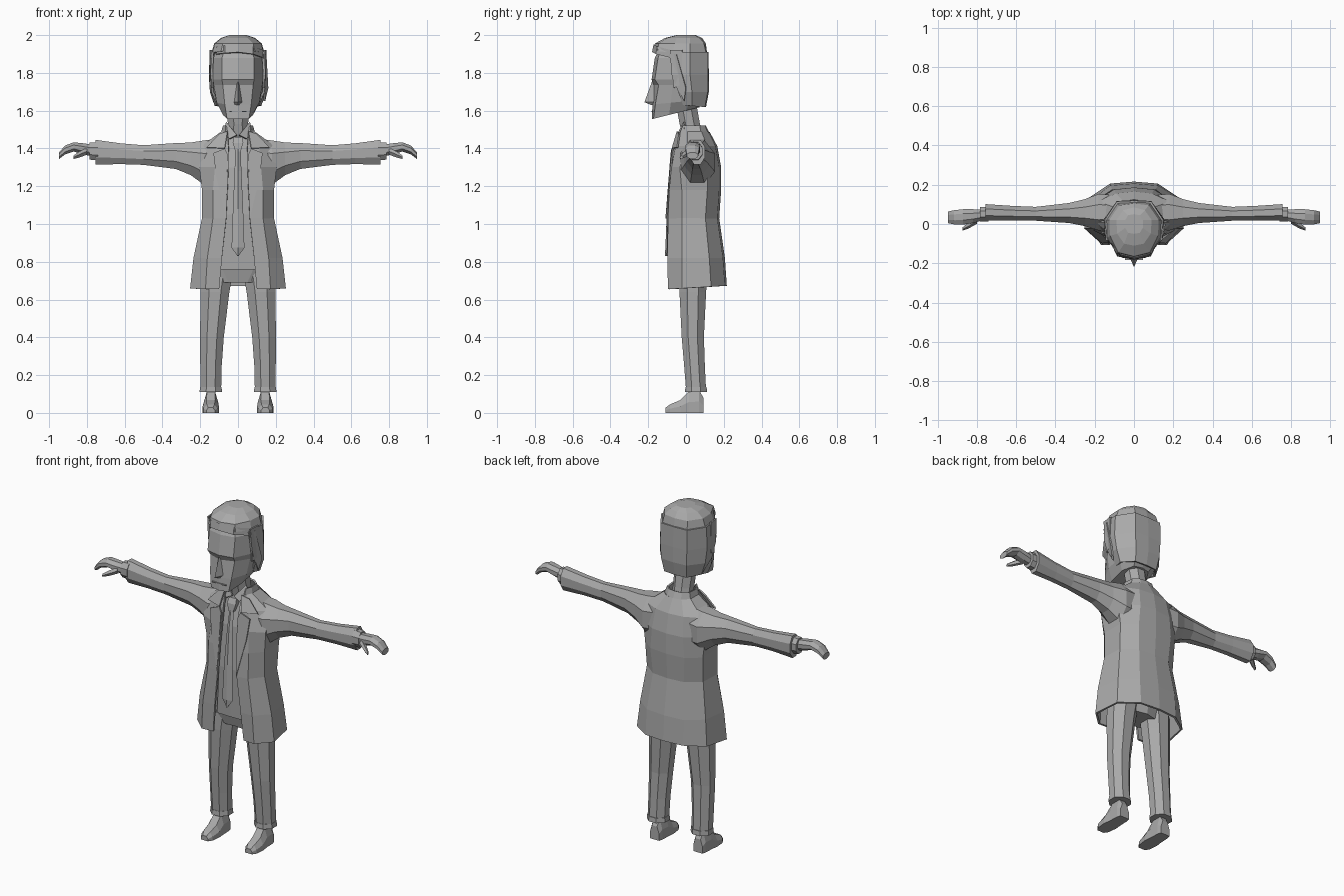
import bpy, bmesh, math

grey = bpy.data.materials.new("plain_grey")
grey.diffuse_color = (0.4, 0.4, 0.4, 1)


def finish(name, bm, mirror=False, thick=0):
    bmesh.ops.remove_doubles(bm, verts=bm.verts, dist=0.0005)
    bmesh.ops.recalc_face_normals(bm, faces=bm.faces)
    me = bpy.data.meshes.new(name)
    bm.to_mesh(me)
    bm.free()
    me.materials.append(grey)
    ob = bpy.data.objects.new(name, me)
    bpy.context.collection.objects.link(ob)
    if thick:
        m = ob.modifiers.new("thickness", 'SOLIDIFY')
        m.thickness, m.offset = thick, 0
    if mirror:
        ob.modifiers.new("mirror", 'MIRROR')
    return ob


def loft(name, rings, mirror=False, closed=True, thick=0):
    """Skin a list of rings of 3D points; closed rings get end caps."""
    bm = bmesh.new()
    vs = [[bm.verts.new(p) for p in r] for r in rings]
    n = len(rings[0])
    for a, b in zip(vs, vs[1:]):
        for i in range(n if closed else n - 1):
            j = (i + 1) % n
            bm.faces.new((a[i], a[j], b[j], b[i]))
    if closed:
        bm.faces.new(vs[0])
        bm.faces.new(vs[-1])
    return finish(name, bm, mirror, thick)


def sym(z, half, slope=0, centre=True):
    """Ring symmetric in x from half outline, front to back, z tilting with y."""
    pts = [(x, y, z + slope * y) for x, y in half]
    other = [(-x, y, q) for x, y, q in reversed(pts)]
    return pts + (other[1:-1] if centre else other[1:])


def oval(axis, pos, cu, cv, ru, rv, n=8, turn=0.5):
    """Chamfered ring around x or z axis."""
    out = []
    for i in range(n):
        t = 2 * math.pi * (i + turn) / n
        u, v = cu + ru * math.cos(t) * 1.06, cv + rv * math.sin(t) * 1.06
        out.append((pos, u, v) if axis == 'x' else (u, v, pos))
    return out


def plate(name, pts, mirror=False, thick=0.008):
    bm = bmesh.new()
    bm.faces.new([bm.verts.new(p) for p in pts])
    return finish(name, bm, mirror, thick)


# Jacket, open at the front
loft("jacket", [
    sym(0.66, [(.10, -.085), (.17, -.09), (.248, -.02), (.225, .13), (.12, .20), (0, .21)], .06, False),
    sym(0.82, [(.085, -.092), (.16, -.093), (.23, -.02), (.21, .12), (.12, .19), (0, .20)], 0, False),
    sym(1.03, [(.062, -.097), (.13, -.09), (.185, -.02), (.18, .10), (.10, .16), (0, .17)], 0, False),
    sym(1.18, [(.055, -.09), (.13, -.083), (.185, -.02), (.185, .11), (.11, .17), (0, .18)], 0, False),
    sym(1.30, [(.05, -.077), (.12, -.07), (.20, -.03), (.20, .11), (.10, .17), (0, .18)], 0, False),
    sym(1.41, [(.05, -.058), (.11, -.05), (.19, .01), (.18, .11), (.09, .15), (0, .16)], 0, False),
    sym(1.485, [(.055, -.035), (.07, -.02), (.085, .01), (.085, .08), (.05, .11), (0, .12)], 0, False),
], closed=False, thick=0.012)

# Sleeves: position, centre y and z, radius y and z
loft("sleeve", [oval('x', *r) for r in [
    (.06, .06, 1.33, .085, .13), (.18, .06, 1.325, .095, .12), (.25, .058, 1.345, .07, .088),
    (.33, .056, 1.36, .052, .07), (.50, .052, 1.365, .036, .053), (.62, .055, 1.372, .038, .056),
    (.755, .06, 1.38, .042, .067)]], mirror=True)
loft("shirt_cuff", [oval('x', .74, .05, 1.385, .038, .05), oval('x', .785, .05, 1.386, .037, .046)], mirror=True)
loft("hand", [oval('x', *r) for r in [
    (.775, .045, 1.39, .028, .032), (.82, .04, 1.398, .036, .03), (.87, .036, 1.408, .04, .025),
    (.915, .034, 1.392, .037, .024), (.947, .034, 1.362, .03, .018)]], mirror=True)
loft("thumb", [oval('x', *r, n=5) for r in [
    (.80, .02, 1.385, .018, .018), (.84, -.005, 1.368, .016, .016), (.872, -.024, 1.353, .009, .009)]], mirror=True)

# Shirt filling the jacket opening, and the trouser seat
loft("shirt", [
    sym(0.76, [(0, -.07), (.09, -.068), (.15, 0), (.12, .11), (0, .14)]),
    sym(1.05, [(0, -.082), (.07, -.078), (.15, 0), (.12, .11), (0, .14)]),
    sym(1.30, [(0, -.066), (.07, -.06), (.15, 0), (.12, .11), (0, .14)]),
    sym(1.46, [(0, -.03), (.055, -.022), (.075, .02), (.06, .09), (0, .11)])])
loft("trouser_seat", [
    sym(0.69, [(0, -.03), (.05, -.035), (.16, 0), (.14, .08), (0, .11)]),
    sym(0.78, [(0, -.06), (.09, -.055), (.17, 0), (.15, .10), (0, .13)])])

# Legs
loft("trouser_leg", [oval('z', *r) for r in [
    (.74, .112, .04, .085, .075), (.64, .122, .036, .078, .072), (.40, .138, .036, .064, .06),
    (.25, .143, .045, .058, .056), (.125, .144, .053, .056, .054)]], mirror=True)
loft("trouser_hem", [oval('z', .11, .144, .053, .061, .06), oval('z', .138, .144, .053, .058, .057)], mirror=True)


def shoe_ring(y, w, h, cx):
    return [(cx - w, y, 0), (cx + w, y, 0), (cx + w, y, h * .5),
            (cx + w * .55, y, h), (cx - w * .55, y, h), (cx - w, y, h * .5)]


loft("shoe", [shoe_ring(*r) for r in [
    (-.108, .022, .028, .145), (-.085, .037, .045, .145), (-.03, .043, .068, .144),
    (.015, .038, .115, .143), (.07, .036, .12, .143), (.092, .03, .08, .143)]], mirror=True)

# Neck and collars
loft("neck", [oval('z', 1.42, 0, .045, .06, .055), oval('z', 1.53, 0, .02, .055, .055),
              oval('z', 1.64, 0, 0, .06, .055)])
plate("shirt_collar", [(.005, -.045, 1.47), (.045, -.05, 1.45), (.072, -.005, 1.50), (.062, -.01, 1.54)], True)
loft("jacket_collar", [
    sym(1.47, [(.06, -.035), (.088, .01), (.085, .08), (.045, .115), (0, .125)], 0, False),
    sym(1.52, [(.062, -.015), (.075, .015), (.07, .07), (.04, .095), (0, .10)], 0, False)],
    closed=False, thick=.01)
plate("lapel_upper", [(.055, -.045, 1.49), (.10, -.035, 1.475), (.165, -.045, 1.405), (.07, -.072, 1.40)], True)
plate("lapel_lower", [(.055, -.078, 1.37), (.07, -.073, 1.40), (.13, -.072, 1.375),
                      (.115, -.085, 1.25), (.062, -.105, 1.03)], True)

# Tie, blade and knot
loft("tie", [[(-w, y, z), (0, y - .009, z), (w, y, z), (0, y + .02, z)] for z, w, y in [
    (.83, .003, -.103), (.875, .034, -.10), (1.08, .027, -.092), (1.28, .018, -.077), (1.40, .014, -.058)]])
loft("tie_knot", [[(-w, y, z), (w, y, z), (w, y + .03, z), (-w, y + .03, z)] for z, w, y in [
    (1.385, .014, -.068), (1.43, .028, -.063), (1.46, .024, -.048)]])

# Face
loft("head", [
    sym(1.60, [(0, -.18), (.058, -.172), (.08, -.09), (.085, 0), (.05, .06), (0, .07)], .25),
    sym(1.65, [(0, -.178), (.07, -.162), (.112, -.08), (.12, .02), (.07, .095), (0, .10)], .1),
    sym(1.735, [(0, -.172), (.08, -.145), (.128, -.07), (.135, .03), (.075, .10), (0, .105)]),
    sym(1.765, [(0, -.182), (.085, -.165), (.132, -.07), (.138, .03), (.075, .10), (0, .105)]),
    sym(1.88, [(0, -.165), (.085, -.148), (.13, -.06), (.135, .03), (.075, .10), (0, .105)]),
    sym(1.95, [(0, -.13), (.06, -.12), (.10, -.05), (.10, .02), (.06, .07), (0, .08)])])
loft("nose", [[(-w, -.155, z), (0, y, z), (w, -.155, z)] for z, w, y in [
    (1.63, .026, -.185), (1.645, .028, -.22), (1.755, .01, -.18)]])
plate("mouth", [(-.045, -.178, 1.592), (.045, -.178, 1.592), (.045, -.178, 1.598), (-.045, -.178, 1.598)])

# Hair: back shell, crown and swept fringe
loft("hair_back", [
    sym(1.63, [(.105, -.015), (.118, .03), (.07, .095), (0, .10)], -.1, False),
    sym(1.70, [(.135, -.04), (.143, .03), (.08, .11), (0, .115)], 0, False),
    sym(1.79, [(.14, -.075), (.149, .02), (.085, .112), (0, .115)], 0, False),
    sym(1.91, [(.134, -.085), (.143, .02), (.085, .11), (0, .113)], 0, False)],
    closed=False, thick=.012)
loft("hair_crown", [
    sym(1.90, [(0, -.172), (.09, -.15), (.137, -.07), (.143, .02), (.085, .11), (0, .114)], -.1),
    sym(1.955, [(0, -.165), (.08, -.145), (.122, -.06), (.126, .02), (.075, .095), (0, .105)]),
    sym(1.985, [(0, -.11), (.05, -.10), (.085, -.05), (.09, .02), (.055, .07), (0, .085)]),
    sym(2.0, [(0, -.05), (.03, -.045), (.045, -.02), (.045, .02), (.03, .045), (0, .05)])])
plate("hair_sideburn", [(.139, -.085, 1.92), (.146, -.02, 1.92), (.148, -.02, 1.74), (.136, -.065, 1.72)], True)
loft("hair_fringe", [[(x, y, z + .04), (x, y - .008, z), (x, y + .03, z - .005)] for x, y, z in [
    (-.115, -.10, 1.90), (-.07, -.155, 1.905), (0, -.172, 1.91), (.08, -.152, 1.90), (.135, -.075, 1.88)]])
plate("hair_lock", [(.13, -.09, 1.90), (.147, -.05, 1.90), (.157, 0, 1.72), (.14, -.01, 1.65), (.138, -.05, 1.74)])
